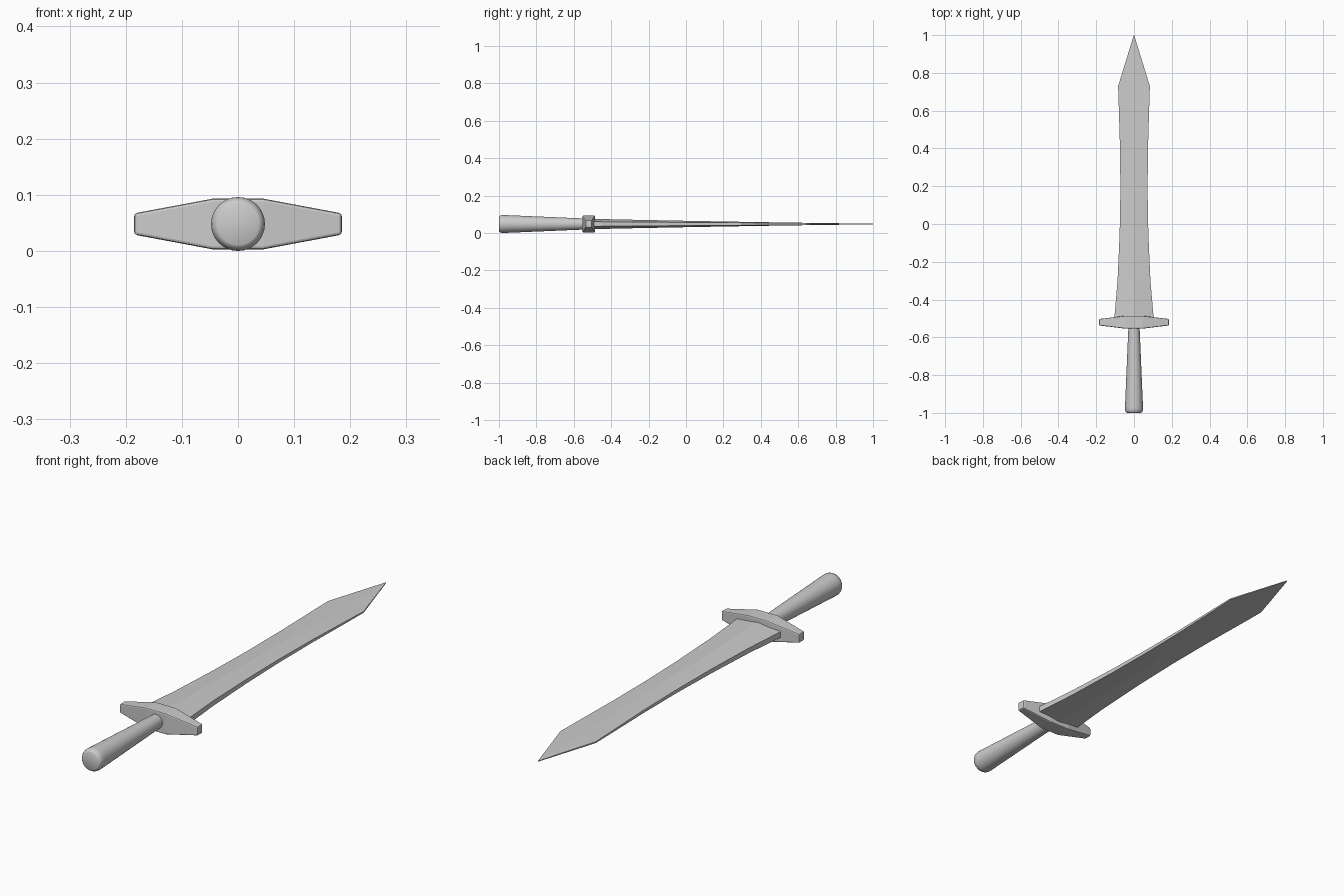
import bpy, bmesh, math

if "Cube" in bpy.data.objects:
    bpy.data.objects.remove(bpy.data.objects["Cube"])

ZC = 0.048  # height of the sword's axis


def loft(name, rings):
    """Skin a list of equal-length rings of points and cap both ends."""
    bm = bmesh.new()
    loops = [[bm.verts.new(p) for p in ring] for ring in rings]
    n = len(loops[0])
    for a, b in zip(loops, loops[1:]):
        for i in range(n):
            j = (i + 1) % n
            bm.faces.new((a[i], a[j], b[j], b[i]))
    bm.faces.new(loops[0])
    bm.faces.new(loops[-1])
    bmesh.ops.recalc_face_normals(bm, faces=bm.faces)
    mesh = bpy.data.meshes.new(name)
    bm.to_mesh(mesh)
    bm.free()
    ob = bpy.data.objects.new(name, mesh)
    bpy.context.collection.objects.link(ob)
    return ob


def smooth(ob, angle):
    bpy.ops.object.select_all(action='DESELECT')
    bpy.context.view_layer.objects.active = ob
    ob.select_set(True)
    bpy.ops.object.shade_smooth_by_angle(angle=math.radians(angle))


# Blade: ridged section with blunt edges (y, half width, ridge, edge thickness)
stations = [(-0.52, 0.106, 0.028, 0.0125), (-0.30, 0.087, 0.023, 0.011),
            (-0.05, 0.076, 0.018, 0.009), (0.17, 0.072, 0.014, 0.0075),
            (0.40, 0.074, 0.010, 0.006), (0.60, 0.080, 0.007, 0.0045),
            (0.73, 0.084, 0.005, 0.003), (1.0, 0.001, 0.002, 0.0015)]
loft("blade", [[(-w, y, ZC - e), (0, y, ZC - t), (w, y, ZC - e),
                (w, y, ZC + e), (0, y, ZC + t), (-w, y, ZC + e)]
               for y, w, t, e in stations])

# Crossguard: block tapering to both ends, softened edges
guard = loft("crossguard", [[(x, -0.52 - d, ZC - h), (x, -0.52 + d, ZC - h),
                             (x, -0.52 + d, ZC + h), (x, -0.52 - d, ZC + h)]
                            for x, d, h in [(-0.185, 0.017, 0.019), (-0.046, 0.034, 0.045),
                                            (0.046, 0.034, 0.045), (0.185, 0.017, 0.019)]])
bevel = guard.modifiers.new("soft_edges", 'BEVEL')
bevel.width = 0.005
bevel.segments = 2
bevel.limit_method = 'ANGLE'
bevel.angle_limit = math.radians(30)

# Grip: round handle flaring toward a rounded butt (y, radius)
SIDES = 32
profile = [(-1.0, 0.037), (-0.997, 0.042), (-0.990, 0.046), (-0.980, 0.048),
           (-0.965, 0.0475), (-0.52, 0.0285)]
grip = loft("grip", [[(r * math.cos(2 * math.pi * i / SIDES), y,
                       ZC + r * math.sin(2 * math.pi * i / SIDES))
                      for i in range(SIDES)] for y, r in profile])
smooth(grip, 35)
